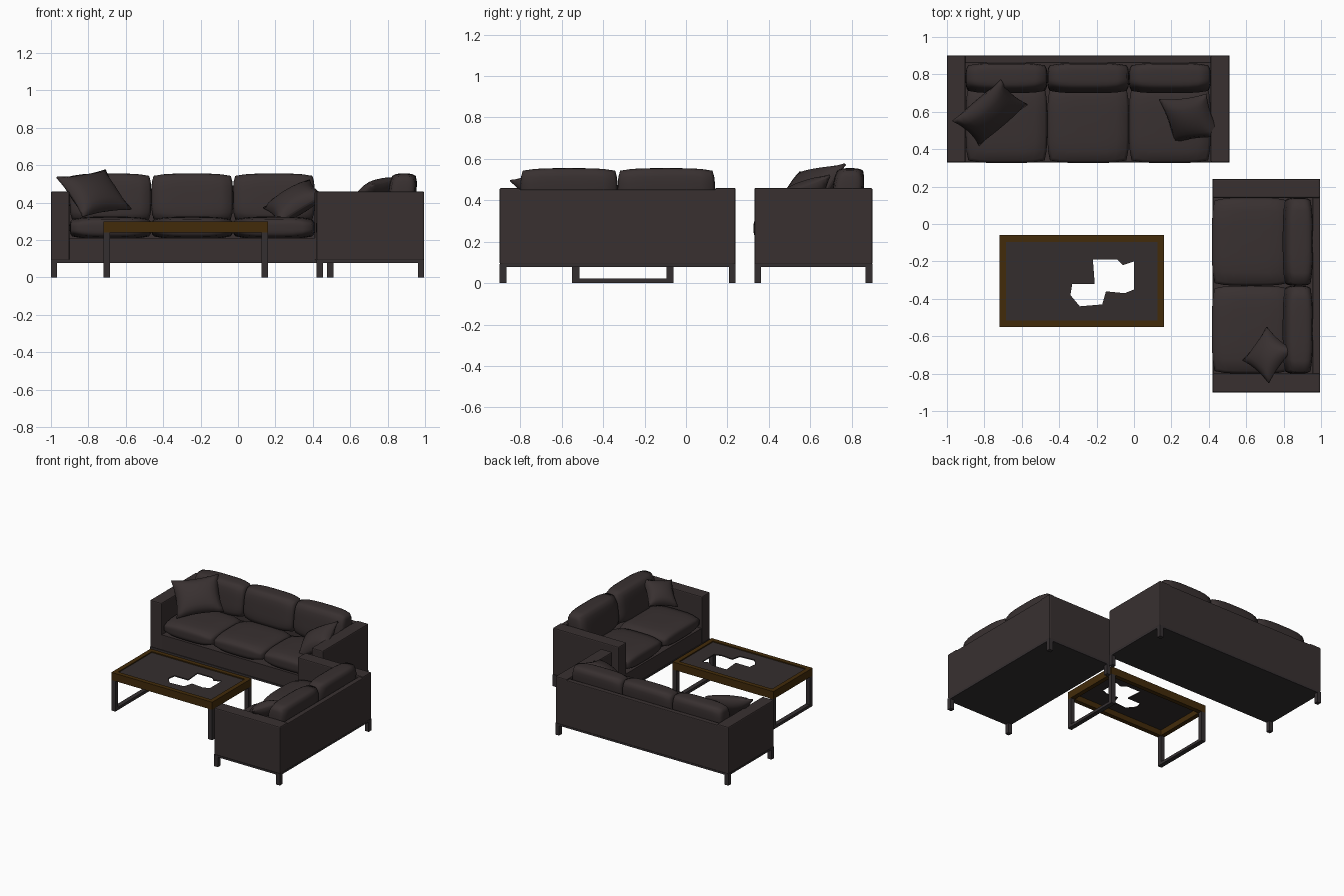
import bpy, bmesh
from mathutils import Matrix, Vector

if "Cube" in bpy.data.objects:
    bpy.data.objects.remove(bpy.data.objects["Cube"])


def material(name, rgb):
    m = bpy.data.materials.new(name)
    m.diffuse_color = (*rgb, 1)
    m.use_nodes = True
    m.node_tree.nodes["Principled BSDF"].inputs["Base Color"].default_value = m.diffuse_color
    return m


FABRIC = material("dark_fabric", (0.040, 0.030, 0.030))
METAL = material("dark_metal", (0.034, 0.028, 0.030))
WOOD = material("brown_wood", (0.055, 0.024, 0.003))
GLASS = material("dark_top", (0.034, 0.027, 0.027))
I4 = Matrix.Identity(4)


def finish(name, bm, mat, M=I4, smooth=False):
    bmesh.ops.recalc_face_normals(bm, faces=bm.faces)
    me = bpy.data.meshes.new(name)
    bm.to_mesh(me)
    bm.free()
    me.materials.append(mat)
    for p in me.polygons:
        p.use_smooth = smooth
    ob = bpy.data.objects.new(name, me)
    ob.matrix_world = M
    bpy.context.collection.objects.link(ob)
    return ob


def box(name, lo, hi, mat, M=I4, bevel=0.0):
    lo, hi = Vector(lo), Vector(hi)
    bm = bmesh.new()
    bmesh.ops.create_cube(bm, size=1)
    for v in bm.verts:
        v.co = Vector([(a + b) / 2 + c * (b - a) for a, b, c in zip(lo, hi, v.co)])
    ob = finish(name, bm, mat, M)
    if bevel:
        b = ob.modifiers.new("soft_edge", 'BEVEL')
        b.width, b.segments = bevel, 2
    return ob


def cushion(name, lo, hi, M, r=0.014, lean=0.0):
    """Stuffed block: faces bulge, edges pull in; lean shifts the top in y."""
    lo, hi = Vector(lo), Vector(hi)
    mid, half = (lo + hi) / 2, (hi - lo) / 2
    bm = bmesh.new()
    bmesh.ops.create_cube(bm, size=2)
    bmesh.ops.subdivide_edges(bm, edges=bm.edges[:], cuts=7, use_grid_fill=True)
    for v in bm.verts:
        p = v.co.copy()
        for i in range(3):
            pull = r * sum(p[j] ** 4 for j in range(3) if j != i)
            v.co[i] = mid[i] + p[i] * (half[i] - pull)
        v.co.y += lean * p.z
    return finish(name, bm, FABRIC, M, True)


def pillow(name, centre, u, v, thick):
    """Square throw pillow spanned by edge vectors u and v."""
    c, u, v = Vector(centre), Vector(u), Vector(v)
    n = u.cross(v).normalized()
    bm = bmesh.new()
    bmesh.ops.create_cube(bm, size=2)
    bmesh.ops.subdivide_edges(bm, edges=bm.edges[:], cuts=9, use_grid_fill=True)
    for w in bm.verts:
        a, b, t = w.co
        fat = thick / 2 * (0.08 + 0.92 * ((1 - a * a) * (1 - b * b)) ** 0.5)
        pa = a * (1 - 0.10 * (1 - b * b))
        pb = b * (1 - 0.10 * (1 - a * a))
        w.co = c + u * pa / 2 + v * pb / 2 + n * t * fat
    return finish(name, bm, FABRIC, I4, True)


def sofa(name, M, length, depth, seats):
    """Sofa in local space: front faces -y, centred on x and y."""
    L, D, arm = length / 2, depth / 2, 0.10
    # frame: base, thin plinth, back and arms
    box(name + "_plinth", (-L, -D, 0.078), (L, D, 0.092), METAL, M)
    box(name + "_base", (-L + 0.02, -D + 0.005, 0.09), (L - 0.02, D - 0.01, 0.21), FABRIC, M)
    box(name + "_back", (-L + 0.01, D - 0.04, 0.09), (L - 0.01, D, 0.452), FABRIC, M, 0.006)
    for s in (-1, 1):
        x0, x1 = sorted((s * L, s * (L - arm)))
        box(name + "_arm", (x0, -D, 0.09), (x1, D, 0.46), FABRIC, M, 0.008)
        # corner legs
        for y0 in (-D, D - 0.033):
            l0, l1 = sorted((s * L, s * (L - 0.033)))
            box(name + "_leg", (l0, y0, 0), (l1, y0 + 0.033, 0.08), METAL, M)
    # seat and back cushions
    w = (length - 2 * arm) / seats
    for i in range(seats):
        x = -L + arm + i * w
        cushion(name + "_seat_cushion", (x, -D - 0.004, 0.205), (x + w, D - 0.16, 0.325), M)
        cushion(name + "_back_cushion", (x, D - 0.195, 0.30), (x + w, D - 0.045, 0.555), M,
                0.012, 0.012)


sofa("long_sofa", Matrix.Translation((-0.245, 0.615, 0)), 1.51, 0.57, 3)
sofa("short_sofa", Matrix.Translation((0.708, -0.33, 0)) @ Matrix.Rotation(-1.5707963, 4, 'Z'),
     1.14, 0.575, 2)

# throw pillows
pillow("left_pillow", (-0.77, 0.595, 0.45), (0.26, 0.22, 0.04), (0.14, -0.13, -0.21), 0.13)
pillow("right_pillow", (0.30, 0.565, 0.405), (0.25, 0.03, 0.15), (0.08, -0.23, -0.08), 0.13)
pillow("short_sofa_pillow", (0.715, -0.70, 0.45), (0.13, 0.18, 0.04), (0.14, -0.12, 0.13), 0.11)

# coffee table: wooden rim
X0, X1, Y0, Y1, T = -0.72, 0.16, -0.55, -0.06, 0.035
for y in (Y0, Y1 - T):
    box("table_long_rim", (X0, y, 0.24), (X1, y + T, 0.30), WOOD)
for x in (X0, X1 - T):
    box("table_short_rim", (x, Y0 + T, 0.24), (x + T, Y1 - T, 0.30), WOOD)
    # sled legs: two posts, floor rail and top rail
    for y in (Y0, Y1 - T):
        box("table_post", (x, y, 0), (x + T, y + T, 0.24), METAL)
    box("table_floor_rail", (x, Y0 + T, 0), (x + T, Y1 - T, 0.022), METAL)

# broken table top with a ragged opening
outer = [(X0 + T, Y0 + T), (X1 - T, Y0 + T), (X1 - T, Y1 - T), (X0 + T, Y1 - T)]
hole = [(-0.22, -0.19), (-0.09, -0.19), (-0.06, -0.22), (0.0, -0.20), (0.0, -0.35), (-0.05, -0.37),
        (-0.15, -0.36), (-0.17, -0.43), (-0.29, -0.44), (-0.34, -0.38), (-0.33, -0.32),
        (-0.21, -0.32)]
bm = bmesh.new()
edges = []
for ring in (outer, hole):
    vs = [bm.verts.new((x, y, 0.288)) for x, y in ring]
    edges += [bm.edges.new((vs[i - 1], vs[i])) for i in range(len(vs))]
bmesh.ops.triangle_fill(bm, use_beauty=True, edges=edges, normal=(0, 0, 1))
top = finish("table_top", bm, GLASS)
thick = top.modifiers.new("thickness", 'SOLIDIFY')
thick.thickness, thick.offset = 0.008, 0
